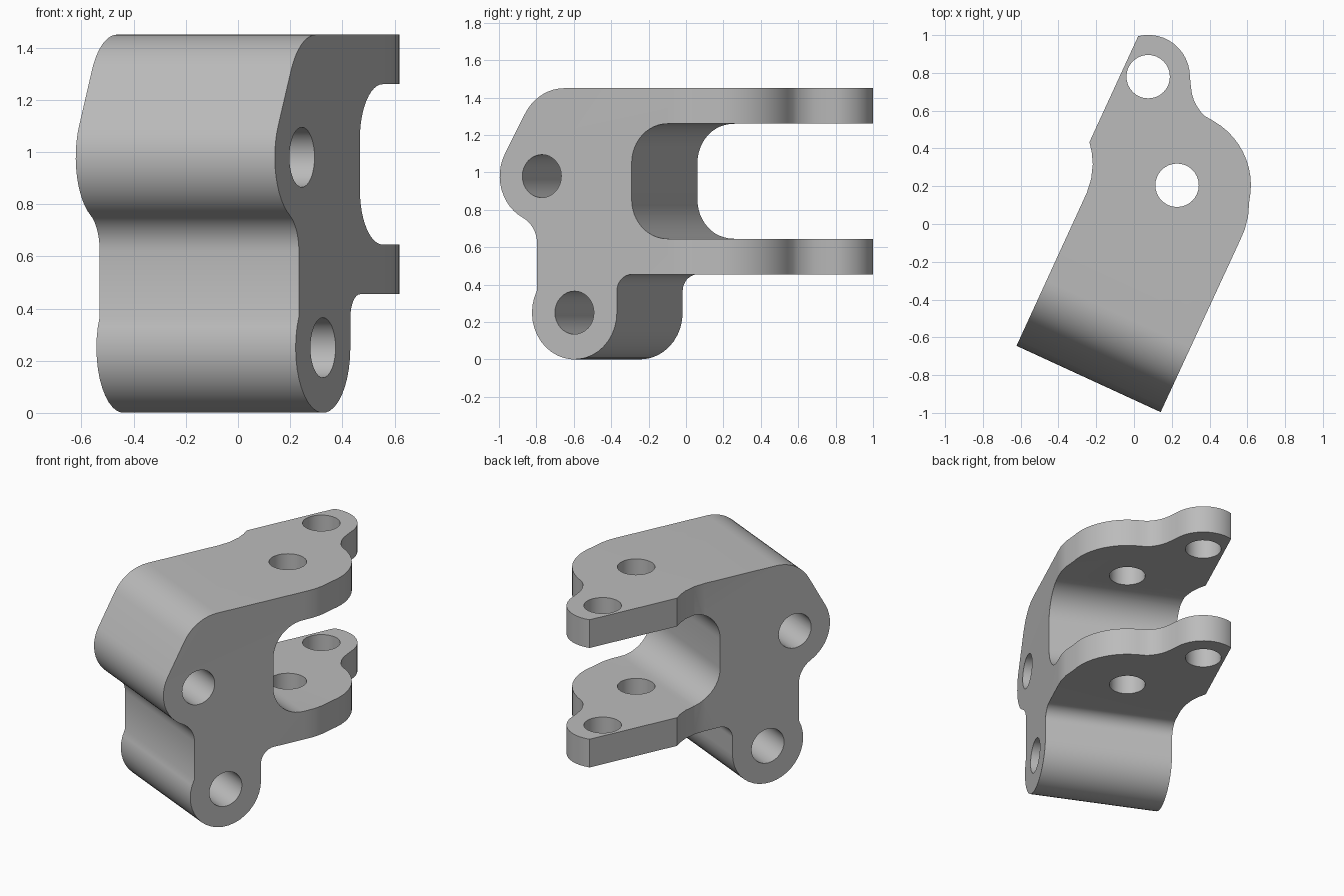
import bpy, bmesh
from math import sin, cos, radians, atan2
from mathutils import Matrix, Vector

if "Cube" in bpy.data.objects:
    bpy.data.objects.remove(bpy.data.objects["Cube"])

grey = bpy.data.materials.new("plain grey")
grey.use_nodes = True
colour = (0.5, 0.5, 0.5, 1)
grey.diffuse_color = colour
grey.node_tree.nodes["Principled BSDF"].inputs["Base Color"].default_value = colour


def arc(cx, cy, r, start, end, steps=10):
    """Points on a circular arc, angles in degrees."""
    angles = [radians(start + (end - start) * i / steps) for i in range(steps + 1)]
    return [(cx + r * cos(a), cy + r * sin(a)) for a in angles]


def prism(name, outline, low, high, matrix=Matrix()):
    """Extrude a flat outline along its local z axis."""
    bm = bmesh.new()
    base = bm.faces.new([bm.verts.new((x, y, low)) for x, y in outline])
    made = bmesh.ops.extrude_face_region(bm, geom=[base])
    moved = [g for g in made["geom"] if isinstance(g, bmesh.types.BMVert)]
    bmesh.ops.translate(bm, verts=moved, vec=(0, 0, high - low))
    bmesh.ops.transform(bm, matrix=matrix, verts=bm.verts)
    bmesh.ops.recalc_face_normals(bm, faces=bm.faces)
    mesh = bpy.data.meshes.new(name)
    bm.to_mesh(mesh)
    bm.free()
    mesh.materials.append(grey)
    obj = bpy.data.objects.new(name, mesh)
    bpy.context.collection.objects.link(obj)
    return obj


def combine(target, tool, operation):
    """Apply a boolean and discard the helper."""
    tool.hide_render = True
    mod = target.modifiers.new(operation.lower(), "BOOLEAN")
    mod.operation, mod.object, mod.solver = operation, tool, "EXACT"
    bpy.context.view_layer.objects.active = target
    bpy.ops.object.modifier_apply(modifier=mod.name)
    bpy.data.objects.remove(tool)


# Side frame: length along the body, height, then width across it
corner_r, corner_l = Vector((0.141, -0.996, 0)), Vector((-0.622, -0.645, 0))
across = (corner_r - corner_l).normalized()
width = (corner_r - corner_l).length
along = Vector((-across.y, across.x, 0))
side = Matrix((along, (0, 0, 1), across)).transposed().to_4x4()
side.translation = corner_r

# Side profile: two pivot bosses, a neck and a two-pronged fork
profile = (
    arc(0.44, 0.25, 0.25, 152, 360, 22)                # lower boss
    + arc(0.78, 0.365, 0.09, 180, 90, 8)               # fillet under fork
    + [(3, 0.455), (3, 0.645)]
    + arc(0.987, 0.855, 0.21, 270, 180, 12)            # slot corners
    + arc(0.987, 1.05, 0.21, 180, 90, 12)
    + [(3, 1.26), (3, 1.45)]
    + arc(0.38, 1.186, 0.264, 90, 151, 9)              # top shoulder
    + arc(0.25, 0.98, 0.25, 151, 243, 12)              # upper boss
    + arc(0.0655, 0.62, 0.1545, 63, 0, 8)              # neck fillet
)
bracket = prism("fork_bracket", profile, -width - 0.1, 0.1, side)

# Plan outline: straight body, wide shoulder and a round ear
plan = (
    [corner_l.xy, corner_r.xy, (0.56, -0.09), (0.586, -0.03), (0.604, 0.04)]
    + arc(0.228, 0.205, 0.391, -12, 60, 11)
    + [(0.376, 0.571), (0.352, 0.595), (0.333, 0.624), (0.317, 0.655),
       (0.307, 0.688), (0.301, 0.73)]
    + arc(0.075, 0.78, 0.221, 0, 155, 18)
    + [(-0.278, 0.534), (-0.256, 0.49), (-0.238, 0.444), (-0.224, 0.381),
       (-0.218, 0.317), (-0.227, 0.238), (-0.25, 0.165)]
)
combine(bracket, prism("plan_cutter", plan, -0.2, 1.7), "INTERSECT")

# Cross pins through the bosses, upright pins through the fork
for x, y in ((0.44, 0.25), (0.248, 0.98)):
    combine(bracket, prism("cross_hole", arc(x, y, 0.115, 0, 348.75, 31),
                           -width - 0.2, 0.2, side), "DIFFERENCE")
for x, y in ((0.228, 0.205), (0.075, 0.78)):
    combine(bracket, prism("upright_hole", arc(x, y, 0.115, 0, 348.75, 31),
                           -0.3, 1.8), "DIFFERENCE")

bpy.ops.object.select_all(action="DESELECT")
bracket.select_set(True)
bpy.context.view_layer.objects.active = bracket
bpy.ops.object.shade_smooth_by_angle(angle=radians(32))
